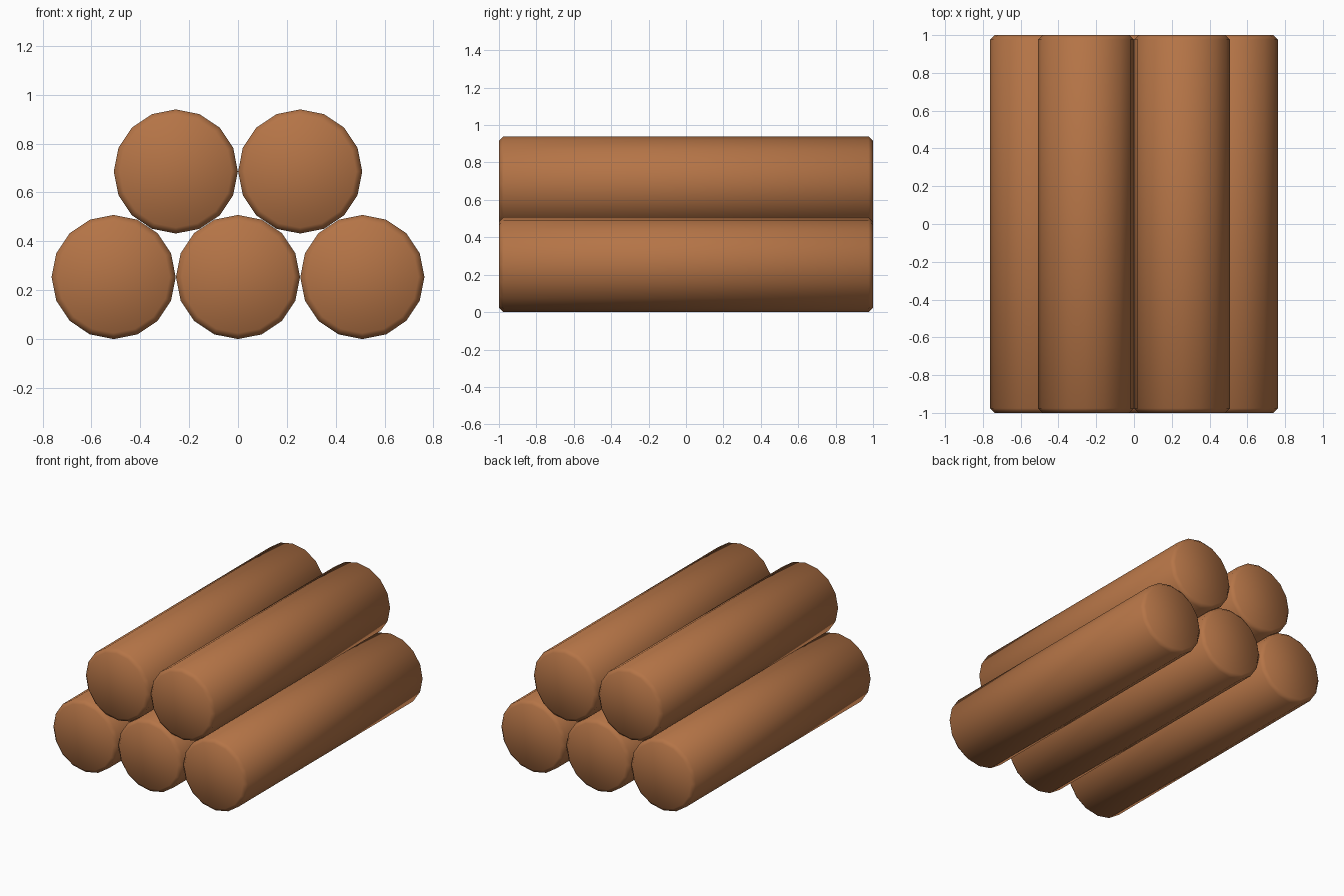
import bpy, bmesh, math
from mathutils import Matrix

if "Cube" in bpy.data.objects:
    bpy.data.objects.remove(bpy.data.objects["Cube"])

R, LENGTH, SIDES, CHAMFER = 0.254, 2.0, 16, 0.024
SPACING, ROW_RISE = 0.509, 0.432

wood = bpy.data.materials.new("brown_wood")
wood.diffuse_color = (0.46, 0.175, 0.062, 1)
wood.use_nodes = True
wood.node_tree.nodes["Principled BSDF"].inputs["Base Color"].default_value = wood.diffuse_color


def log(name, x, z):
    # Sixteen-sided log along y with chamfered end rims
    bm = bmesh.new()
    bmesh.ops.create_cone(bm, cap_ends=True, segments=SIDES, radius1=R, radius2=R, depth=LENGTH,
                          matrix=Matrix.Rotation(math.pi / 2, 4, 'X'))
    rims = [e for e in bm.edges if abs(e.verts[0].co.y - e.verts[1].co.y) < 1e-4]
    bmesh.ops.bevel(bm, geom=rims, offset=CHAMFER, segments=1, affect='EDGES', profile=0.5)
    for f in bm.faces:
        f.smooth = True
    mesh = bpy.data.meshes.new(name)
    bm.to_mesh(mesh)
    bm.free()
    mesh.materials.append(wood)
    ob = bpy.data.objects.new(name, mesh)
    ob.location = (x, 0, z)
    bpy.context.collection.objects.link(ob)


# Stacked rows: three logs below, two resting in the gaps
for row, (label, count) in enumerate((("bottom_log", 3), ("top_log", 2))):
    for i in range(count):
        log(f"{label}_{i + 1}", (i - (count - 1) / 2) * SPACING, R + row * ROW_RISE)
